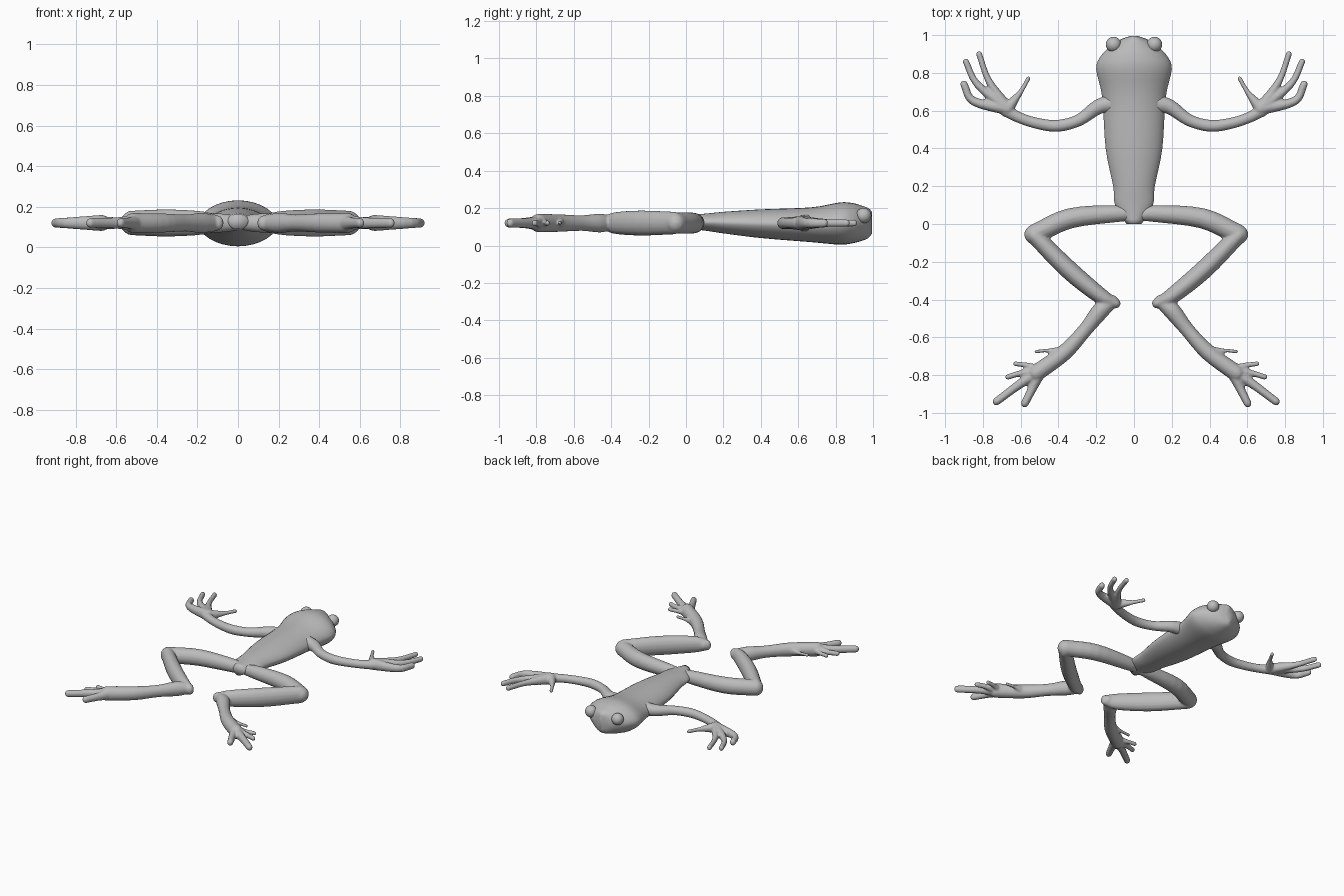
import bpy, bmesh
from math import sin, cos, pi, copysign
from mathutils import Vector

cube = bpy.data.objects.get("Cube")
if cube:
    bpy.data.objects.remove(cube)

skin = bpy.data.materials.new("plain grey")
skin.use_nodes = True
grey = (0.5, 0.5, 0.5, 1)
skin.diffuse_color = grey
skin.node_tree.nodes["Principled BSDF"].inputs["Base Color"].default_value = grey

LEVEL = 0.12  # height of the limb centre lines


def finish(name, bm):
    """Turn a bmesh into a smooth shaded object."""
    bmesh.ops.recalc_face_normals(bm, faces=bm.faces)
    for face in bm.faces:
        face.smooth = True
    mesh = bpy.data.meshes.new(name)
    bm.to_mesh(mesh)
    bm.free()
    mesh.materials.append(skin)
    obj = bpy.data.objects.new(name, mesh)
    bpy.context.collection.objects.link(obj)
    return obj


def resample(points, steps):
    """Catmull-Rom interpolation through tuples of any length."""
    pts = [Vector(p) for p in points]
    pts = [pts[0] * 2 - pts[1]] + pts + [pts[-1] * 2 - pts[-2]]
    out = []
    for a, b, c, d in zip(pts, pts[1:], pts[2:], pts[3:]):
        for i in range(steps):
            t = i / steps
            out.append(b + (c - a) * (t / 2) + (a * 2 - b * 5 + c * 4 - d) * (t * t / 2)
                       + (b * 3 - a - c * 3 + d) * (t ** 3 / 2))
    return out + [pts[-2]]


def skin_rings(bm, rings):
    """Bridge successive rings of points and close both ends."""
    rows = [[bm.verts.new(point) for point in ring] for ring in rings]
    for row, following in zip(rows, rows[1:]):
        for i in range(len(row)):
            bm.faces.new((row[i - 1], row[i], following[i], following[i - 1]))
    bm.faces.new(rows[0])
    bm.faces.new(rows[-1])


def ellipse_ring(centre, across, width, height, sides=16):
    """Upright elliptical ring."""
    angles = [2 * pi * i / sides for i in range(sides)]
    return [centre + across * cos(a) * width + Vector((0, 0, sin(a) * height)) for a in angles]


def tube(bm, side, tallness, *path):
    """Limb with rounded ends; path points are x, y, half width."""
    pts = resample(path, 4)
    rings = []
    last = len(pts) - 1
    for k, (x, y, width) in enumerate(pts):
        along = pts[min(k + 1, last)] - pts[max(k - 1, 0)]
        along = Vector((side * along.x, along.y, 0)).normalized()
        across = along.cross(Vector((0, 0, 1)))
        centre = Vector((side * x, y, LEVEL))
        tilts = [0]
        if k == 0:
            tilts = [-1.3, -0.9, -0.45, 0]
        elif k == last:
            tilts = [0, 0.45, 0.9, 1.3]
        for tilt in tilts:
            rings.append(ellipse_ring(centre + along * sin(tilt) * width, across,
                                      width * cos(tilt), width * tallness * cos(tilt)))
    skin_rings(bm, rings)


def digits(bm, side, palm, *ends):
    """Fingers or toes spreading from one palm; each has a middle, a tip and a half width."""
    for middle, tip, width in ends:
        tube(bm, side, 1.15, (*palm, 0.035), (*middle, width * 1.15), (*tip, width))


def fuse(name, bm, shift=0):
    """Merge overlapping tubes into one soft skin."""
    obj = finish(name, bm)
    obj.location.x = shift
    remesh = obj.modifiers.new("fuse", 'REMESH')
    remesh.mode = 'VOXEL'
    remesh.voxel_size = 0.0065
    remesh.use_smooth_shade = True
    soften = obj.modifiers.new("soften", 'SMOOTH')
    soften.iterations = 5


def build_arm(name, side):
    bm = bmesh.new()
    # Upper arm, forearm and palm
    tube(bm, side, 1, (.1, .64, .05), (.19, .62, .04), (.29, .55, .032), (.4, .52, .032),
         (.5, .53, .03), (.6, .56, .029), (.68, .6, .032))
    # Thumb and three long fingers
    digits(bm, side, (.67, .61),
           ((.6, .7), (.56, .77), .012), ((.77, .76), (.82, .9), .016),
           ((.83, .74), (.89, .86), .017), ((.85, .65), (.9, .74), .02))
    fuse(name, bm)


def build_leg(name, side):
    bm = bmesh.new()
    # Thigh
    tube(bm, side, 1.05, (.02, .05, .035), (.1, .055, .045), (.35, .03, .054), (.54, -.055, .053))
    # Shin
    tube(bm, side, 1.35, (.54, -.06, .045), (.36, -.24, .05), (.19, -.38, .043), (.11, -.42, .027))
    # Foot
    tube(bm, side, 1.1, (.13, -.41, .035), (.19, -.46, .046), (.27, -.56, .038),
         (.38, -.68, .043), (.53, -.79, .045))
    # Two long toes and two short ones
    digits(bm, side, (.51, -.78),
           ((.62, -.85), (.74, -.94), .021), ((.55, -.87), (.59, -.95), .021),
           ((.61, -.79), (.68, -.81), .015), ((.57, -.75), (.64, -.74), .013))
    # Heel spur
    digits(bm, side, (.4, -.68), ((.46, -.67), (.53, -.675), .01))
    fuse(name, bm, 0.012)


def build_trunk():
    # Stations along the body: y, half width, underside, top
    stations = [(0, .04, .09, .165), (.1, .1, .08, .17), (.2, .11, .065, .18),
                (.4, .15, .04, .193), (.67, .168, .018, .204), (.82, .2, .005, .23),
                (.89, .175, .012, .227), (.94, .125, .025, .213), (.975, .075, .04, .2),
                (.995, .02, .065, .18)]
    rings = []
    for y, width, low, high in resample(stations, 4):
        ring = ellipse_ring(Vector((0, y, 0)), Vector((1, 0, 0)), width, 1, 32)
        # Pinch the section towards a ridge along the back and belly
        for point in ring:
            rise = copysign(abs(point.z) ** 1.2, point.z)
            point.z = (low + high) / 2 + rise * (high - low) / 2
        rings.append(ring)
    bm = bmesh.new()
    skin_rings(bm, rings)
    finish("head_and_trunk", bm)


def build_eye(name, side):
    bm = bmesh.new()
    bmesh.ops.create_uvsphere(bm, u_segments=24, v_segments=14, radius=0.041)
    eye = finish(name, bm)
    eye.location = (side * 0.108, 0.95, 0.16)


build_trunk()
for label, side in (("left", 1), ("right", -1)):
    build_arm(label + "_arm", side)
    build_leg(label + "_leg", side)
    build_eye(label + "_eye", side)
